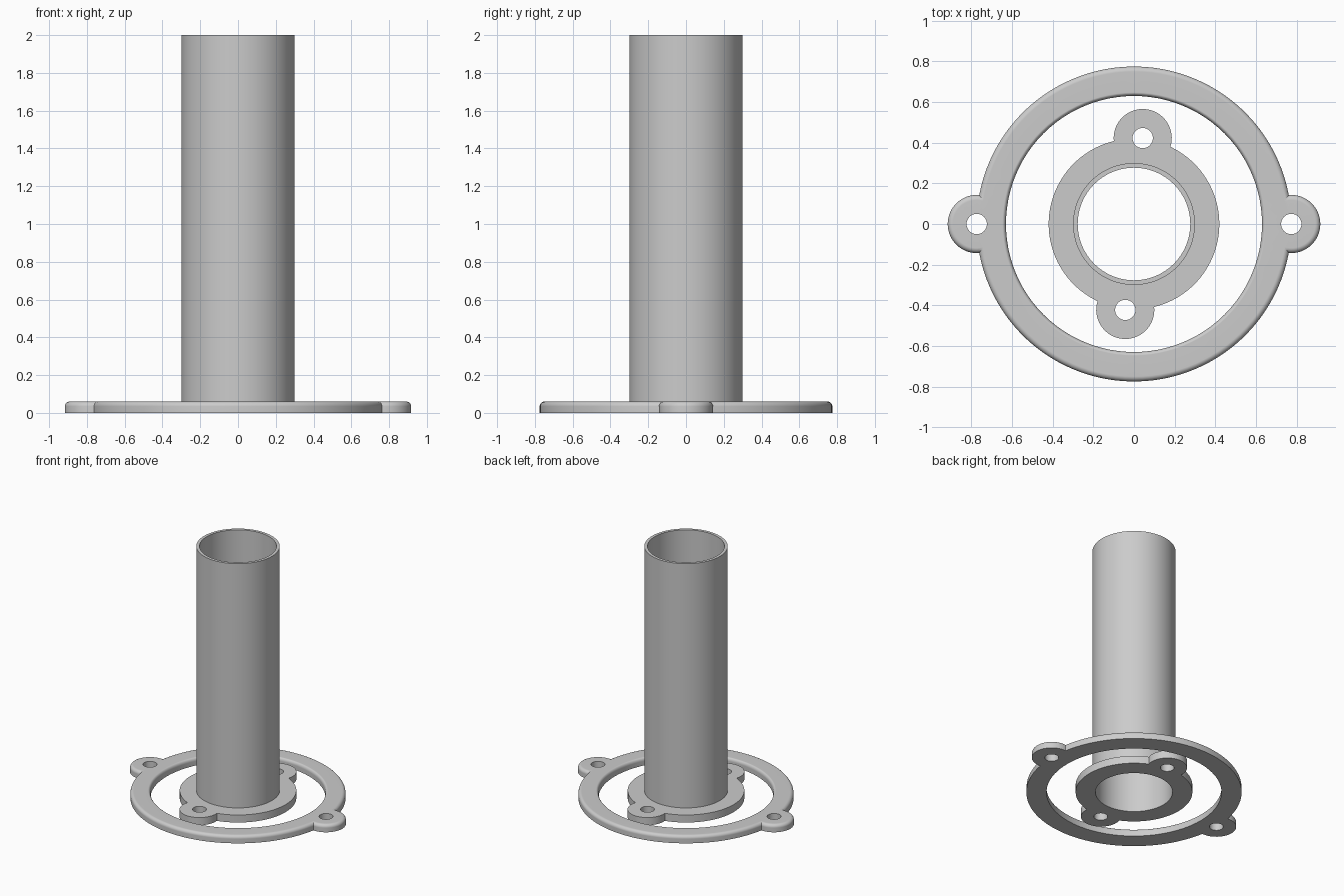
import bpy, bmesh
from math import sin, cos, acos, atan2, pi, radians

if "Cube" in bpy.data.objects:
    bpy.data.objects.remove(bpy.data.objects["Cube"], do_unlink=True)

grey = bpy.data.materials.new("plain grey")
grey.use_nodes = True
grey.diffuse_color = (0.6, 0.6, 0.6, 1)
grey.node_tree.nodes["Principled BSDF"].inputs["Base Color"].default_value = (0.6, 0.6, 0.6, 1)

THICK = 0.06
LUG_R, HOLE_R = 0.143, 0.05


def arc(cx, cy, r, start, end, n):
    """Points along an arc, leaving out its end point."""
    return [(cx + r * cos(start + (end - start) * i / n),
             cy + r * sin(start + (end - start) * i / n)) for i in range(n)]


def circle(cx, cy, r, n=96):
    return arc(cx, cy, r, 0, 2 * pi, n)


def lugged_outline(r, lug_r, dist, angle):
    """Disc merged with two opposite round lugs."""
    beta = acos((r * r + dist * dist - lug_r * lug_r) / (2 * r * dist))
    gamma = atan2(r * sin(beta), r * cos(beta) - dist)
    pts = []
    for a in (angle, angle + pi):
        pts += arc(dist * cos(a), dist * sin(a), lug_r, a - gamma, a + gamma, 32)
        pts += arc(0, 0, r, a + beta, a + pi - beta, 48)
    return pts


def loft(bm, layers):
    """Skin a stack of (outline, z) layers; return bottom and top edges."""
    rows = [[bm.verts.new((x, y, z)) for x, y in pts] for pts, z in layers]
    for low, high in zip(rows, rows[1:]):
        for i in range(len(low)):
            j = (i + 1) % len(low)
            bm.faces.new((low[i], low[j], high[j], high[i]))
    return [[bm.edges.get((row[i - 1], row[i])) for i in range(len(row))]
            for row in (rows[0], rows[-1])]


def finish(bm, name):
    bmesh.ops.recalc_face_normals(bm, faces=bm.faces)
    mesh = bpy.data.meshes.new(name)
    bm.to_mesh(mesh)
    bm.free()
    mesh.materials.append(grey)
    obj = bpy.data.objects.new(name, mesh)
    bpy.context.collection.objects.link(obj)
    bpy.ops.object.select_all(action="DESELECT")
    obj.select_set(True)
    bpy.context.view_layer.objects.active = obj
    bpy.ops.object.shade_smooth_by_angle(angle=radians(30))
    weighted = obj.modifiers.new("flat tops", "WEIGHTED_NORMAL")
    weighted.keep_sharp = True


def lugged_plate(name, outer, inner, dist, angle, fillet=0):
    """Flat ring with two drilled lugs and optionally rounded top edges."""
    steps = [(0, 0)]
    if fillet:
        turns = [pi / 2 * i / 5 for i in range(6)]
        steps += [(fillet * (1 - cos(t)), THICK - fillet * (1 - sin(t))) for t in turns]
    else:
        steps.append((0, THICK))
    bm = bmesh.new()
    walls = [
        loft(bm, [(lugged_outline(outer - o, LUG_R - o, dist, angle), z) for o, z in steps]),
        loft(bm, [(circle(0, 0, inner + o * 0.7), z) for o, z in steps]),
    ]
    for a in (angle, angle + pi):
        hole = circle(dist * cos(a), dist * sin(a), HOLE_R, 32)
        walls.append(loft(bm, [(hole, 0), (hole, THICK)]))
    for side in (0, 1):
        bmesh.ops.triangle_fill(bm, use_beauty=True, normal=(0, 0, 1),
                                edges=[e for wall in walls for e in wall[side]])
    finish(bm, name)


# Outer ring and inner flange
lugged_plate("outer_ring", 0.775, 0.63, 0.774, 0, fillet=0.025)
lugged_plate("tube_flange", 0.42, 0.277, 0.425, radians(84.2))

# Open tube standing on the flange
bm = bmesh.new()
loft(bm, [(circle(0, 0, r), z) for r, z in
          ((0.3, THICK), (0.3, 2), (0.277, 2), (0.277, THICK))])
finish(bm, "tube")
